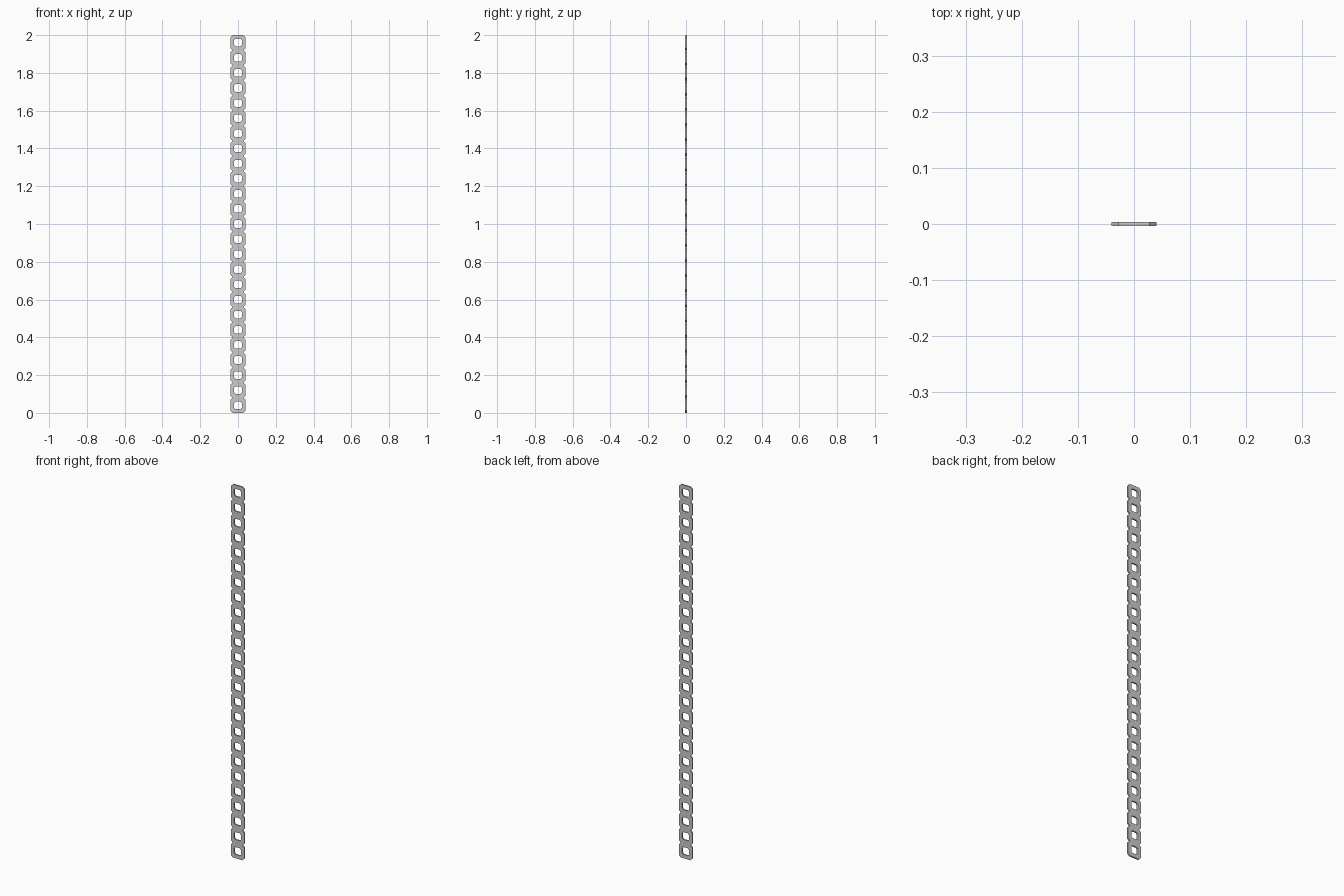
import bpy, bmesh

if "Cube" in bpy.data.objects:
    bpy.data.objects.remove(bpy.data.objects["Cube"])

CELLS, PITCH, THICK = 25, 0.08, 0.008


def octagon(half, cut):
    # square of the given half width with its corners cut off
    a, b = half, half - cut
    return [(a, -b), (a, b), (b, a), (-b, a), (-a, b), (-a, -b), (-b, -a), (b, -a)]


outer = octagon(PITCH / 2, 0.012)
inner = octagon(0.02, 0.007)

# perforated strip: flat rings stacked upward, welded, then given thickness
bm = bmesh.new()
for i in range(CELLS):
    zc = (i + 0.5) * PITCH
    o = [bm.verts.new((x, -THICK / 2, zc + z)) for x, z in outer]
    n = [bm.verts.new((x, -THICK / 2, zc + z)) for x, z in inner]
    for k in range(8):
        j = (k + 1) % 8
        bm.faces.new((o[k], o[j], n[j], n[k]))
bmesh.ops.remove_doubles(bm, verts=bm.verts[:], dist=1e-4)

ext = bmesh.ops.extrude_face_region(bm, geom=bm.faces[:], use_keep_orig=True)
top = [g for g in ext["geom"] if isinstance(g, bmesh.types.BMVert)]
bmesh.ops.translate(bm, verts=top, vec=(0, THICK, 0))
bmesh.ops.recalc_face_normals(bm, faces=bm.faces[:])

mesh = bpy.data.meshes.new("perforated_strip")
bm.to_mesh(mesh)
bm.free()
strip = bpy.data.objects.new("perforated_strip", mesh)
bpy.context.collection.objects.link(strip)
